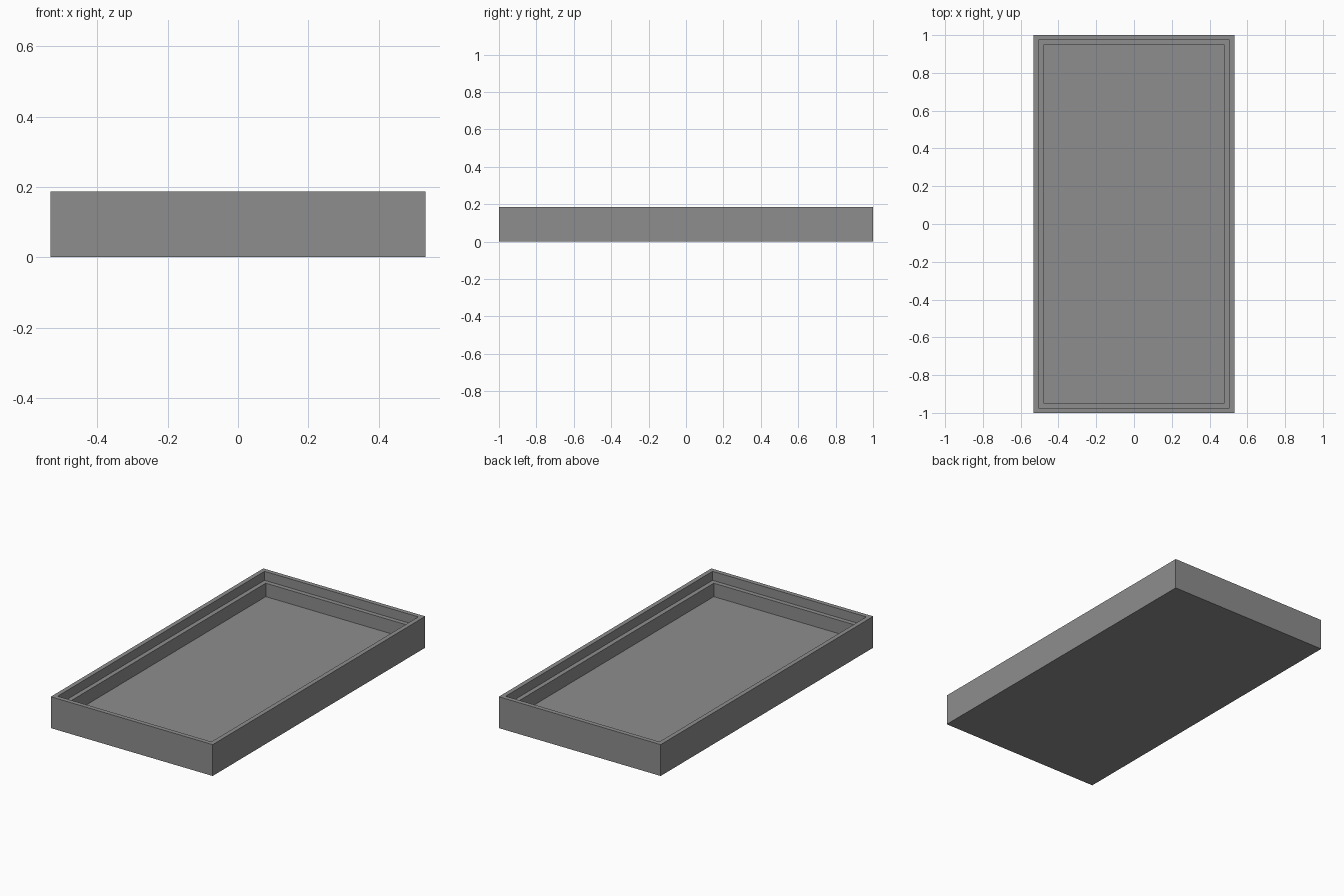
import bpy
import bmesh

if "Cube" in bpy.data.objects:
    bpy.data.objects.remove(bpy.data.objects["Cube"])

U = 2 / 75  # wall thickness; all dimensions are multiples of it

grey = bpy.data.materials.new("mid grey")
grey.diffuse_color = (0.27, 0.27, 0.27, 1)
grey.use_nodes = True
grey.node_tree.nodes["Principled BSDF"].inputs["Base Color"].default_value = grey.diffuse_color

# Stepped cross-section, from the outer base to the inner floor: (inset, height)
steps = [(0, 0), (0, 7), (1, 7), (1, 5), (2, 5), (2, 2)]

bm = bmesh.new()
rings = []
for inset, height in steps:
    x, y, z = (20 - inset) * U, (37.5 - inset) * U, height * U
    rings.append([bm.verts.new((sx * x, sy * y, z))
                  for sx, sy in ((-1, -1), (1, -1), (1, 1), (-1, 1))])

# Walls, rim and ledge
for a, b in zip(rings, rings[1:]):
    for i in range(4):
        j = (i + 1) % 4
        bm.faces.new((a[i], a[j], b[j], b[i]))

# Underside and inner floor
bm.faces.new(reversed(rings[0]))
bm.faces.new(rings[-1])
bmesh.ops.recalc_face_normals(bm, faces=bm.faces)

mesh = bpy.data.meshes.new("tray")
bm.to_mesh(mesh)
bm.free()
mesh.materials.append(grey)
tray = bpy.data.objects.new("tray", mesh)
bpy.context.collection.objects.link(tray)
